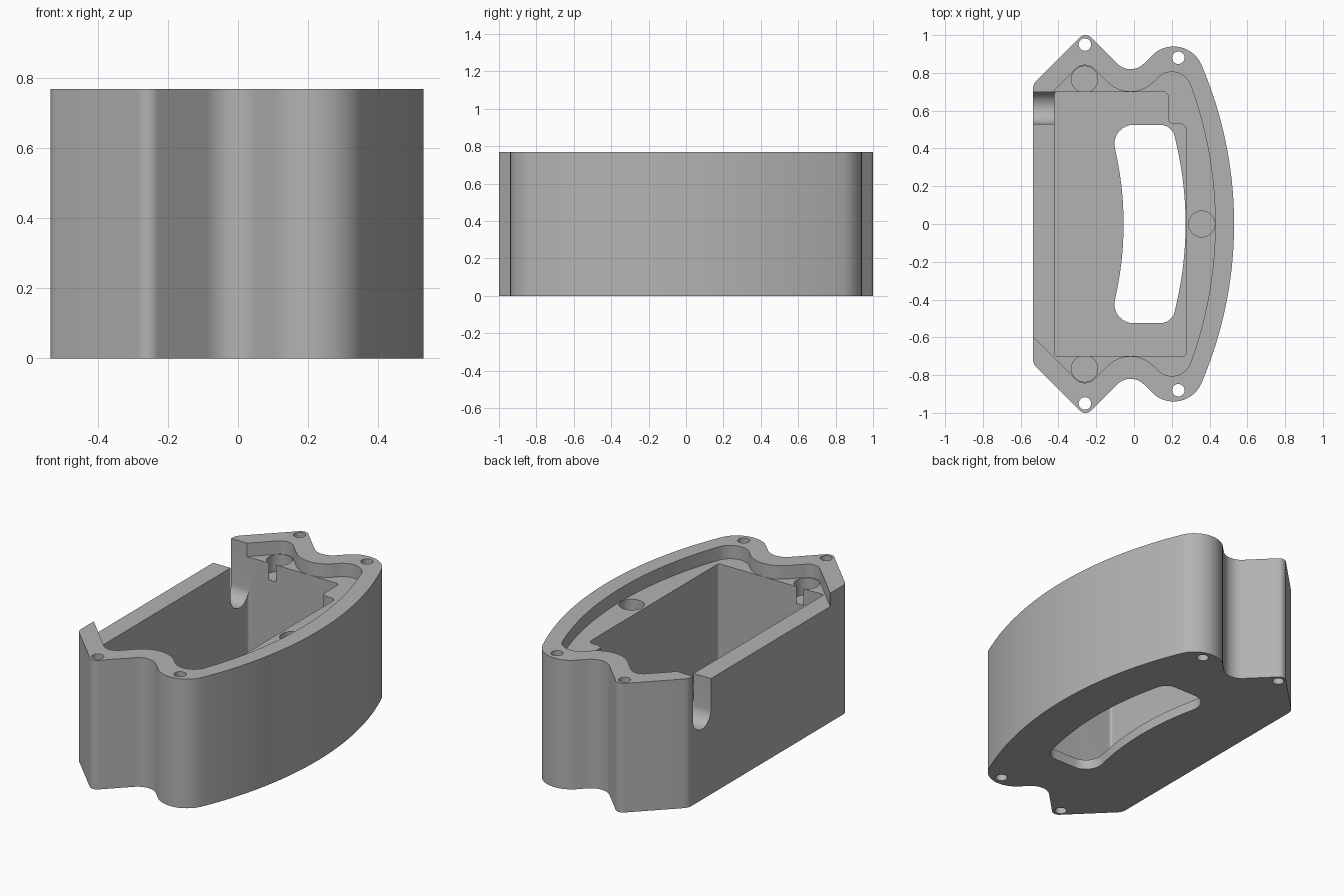
import bpy
import bmesh
from math import radians, sin, cos, atan2, tan, pi
from mathutils import Vector

cube = bpy.data.objects.get("Cube")
if cube:
    bpy.data.objects.remove(cube, do_unlink=True)

HEIGHT, LEDGE, FLOOR = 0.77, 0.69, 0.06

grey = bpy.data.materials.new("plain grey")
grey.use_nodes = True
colour = (0.45, 0.45, 0.45, 1)
grey.diffuse_color = colour
grey.node_tree.nodes["Principled BSDF"].inputs["Base Color"].default_value = colour


def arc(cx, cy, r, a0, a1, n):
    return [(cx + r * cos(a0 + (a1 - a0) * i / n), cy + r * sin(a0 + (a1 - a0) * i / n))
            for i in range(n + 1)]


def rounded(corners, n=8):
    """Closed outline from (x, y, radius) corners; radius 0 stays sharp."""
    out = []
    for i, (x, y, r) in enumerate(corners):
        p = Vector((x, y))
        if r == 0:
            out.append((x, y))
            continue
        a = (Vector(corners[i - 1][:2]) - p).normalized()
        b = (Vector(corners[(i + 1) % len(corners)][:2]) - p).normalized()
        half = a.angle(b) / 2
        centre = p + (a + b).normalized() * (r / sin(half))
        s = p + a * (r / tan(half)) - centre
        e = p + b * (r / tan(half)) - centre
        sweep = s.angle_signed(e)  # clockwise positive
        start = atan2(s.y, s.x)
        out += arc(centre.x, centre.y, r, start, start - sweep, n)
    return out


def outline(corners, boss, boss_r, side_x):
    """Left corners, round boss and bowed side, mirrored front to back."""
    bx, by = boss
    # radius of the bowed side that runs tangent into the boss
    k = side_x - bx
    big = (k * k + by * by - boss_r ** 2) / (2 * (k - boss_r))
    a = atan2(by, big - k)
    half = [(x, y, r) for x, y, r in corners]
    half += [(x, y, 0) for x, y in arc(bx, by, boss_r, radians(135), a, 14)]
    half += [(x, y, 0) for x, y in arc(side_x - big, 0, big, a, 0, 16)[1:]]
    return rounded(half + [(x, -y, r) for x, y, r in reversed(half[:-1])])


def prism(name, points, z0, z1):
    bm = bmesh.new()
    face = bm.faces.new([bm.verts.new((x, y, z0)) for x, y in points])
    new = bmesh.ops.extrude_face_region(bm, geom=[face])["geom"]
    bmesh.ops.translate(bm, vec=(0, 0, z1 - z0),
                        verts=[v for v in new if isinstance(v, bmesh.types.BMVert)])
    bmesh.ops.recalc_face_normals(bm, faces=bm.faces)
    mesh = bpy.data.meshes.new(name)
    bm.to_mesh(mesh)
    bm.free()
    mesh.materials.append(grey)
    obj = bpy.data.objects.new(name, mesh)
    bpy.context.collection.objects.link(obj)
    return obj


def circle(x, y, r):
    return arc(x, y, r, 0, 2 * pi, 32)[:-1]


# Outer shell
body = prism("housing_body", outline(
    [(-0.535, 0.74, 0.06), (-0.257, 1.017, 0.04), (-0.018, 0.778, 0.1)],
    (0.21, 0.78), 0.16, 0.53), 0, HEIGHT)

cutters = []

# Shallow lid recess, open along the flat side
cutters.append(prism("lid_recess", outline(
    [(-0.6, 0.53, 0), (-0.26, 0.87, 0.07), (-0.019, 0.629, 0.17)],
    (0.2, 0.7), 0.105, 0.43), LEDGE, 1))

# Deep pocket with one stepped corner
cutters.append(prism("main_pocket", rounded(
    [(-0.42, -0.7, 0.015), (-0.42, 0.7, 0.015), (0.18, 0.7, 0.025),
     (0.18, 0.53, 0.03), (0.275, 0.53, 0.03), (0.275, -0.7, 0.015)]), FLOOR, 1))

# Curved window through the floor
steps = [-0.4 + 0.05 * i for i in range(17)]
window = [(-0.055 - y * y / 3.5, y, 0) for y in steps]
window += [(-0.122, 0.525, 0.1), (0.202, 0.525, 0.08)]
window += [(0.273 - y * y / 3.7, y, 0) for y in reversed(steps)]
window += [(0.202, -0.525, 0.08), (-0.122, -0.525, 0.1)]
cutters.append(prism("floor_window", rounded(window), -0.1, 0.2))

# Screw holes and round blind sockets
for s in (-1, 1):
    cutters.append(prism("apex_screw_hole", circle(-0.26, s * 0.95, 0.033), -0.1, 1))
    cutters.append(prism("boss_screw_hole", circle(0.235, s * 0.88, 0.033), -0.1, 1))
    cutters.append(prism("apex_socket", circle(-0.262, s * 0.766, 0.07), LEDGE - 0.1, 0.73))
cutters.append(prism("side_socket", circle(0.359, 0, 0.069), LEDGE - 0.1, 0.73))

# Round-bottomed cable slot in the flat side
slot = prism("cable_slot", [(0.53, 1)] + arc(0.615, 0.505, 0.085, pi, 2 * pi, 16)
             + [(0.7, 1)], -0.7, -0.41)
for v in slot.data.vertices:
    v.co = (v.co.z, v.co.x, v.co.y)
cutters.append(slot)

# Cut everything, then discard the cutters
bpy.context.view_layer.objects.active = body
for c in cutters:
    c.hide_render = True
    mod = body.modifiers.new(c.name, "BOOLEAN")
    mod.operation, mod.solver, mod.object = "DIFFERENCE", "EXACT", c
    bpy.ops.object.modifier_apply(modifier=mod.name)
    bpy.data.objects.remove(c, do_unlink=True)

for o in bpy.context.selected_objects:
    o.select_set(False)
body.select_set(True)
bpy.ops.object.shade_smooth_by_angle(angle=radians(30))
